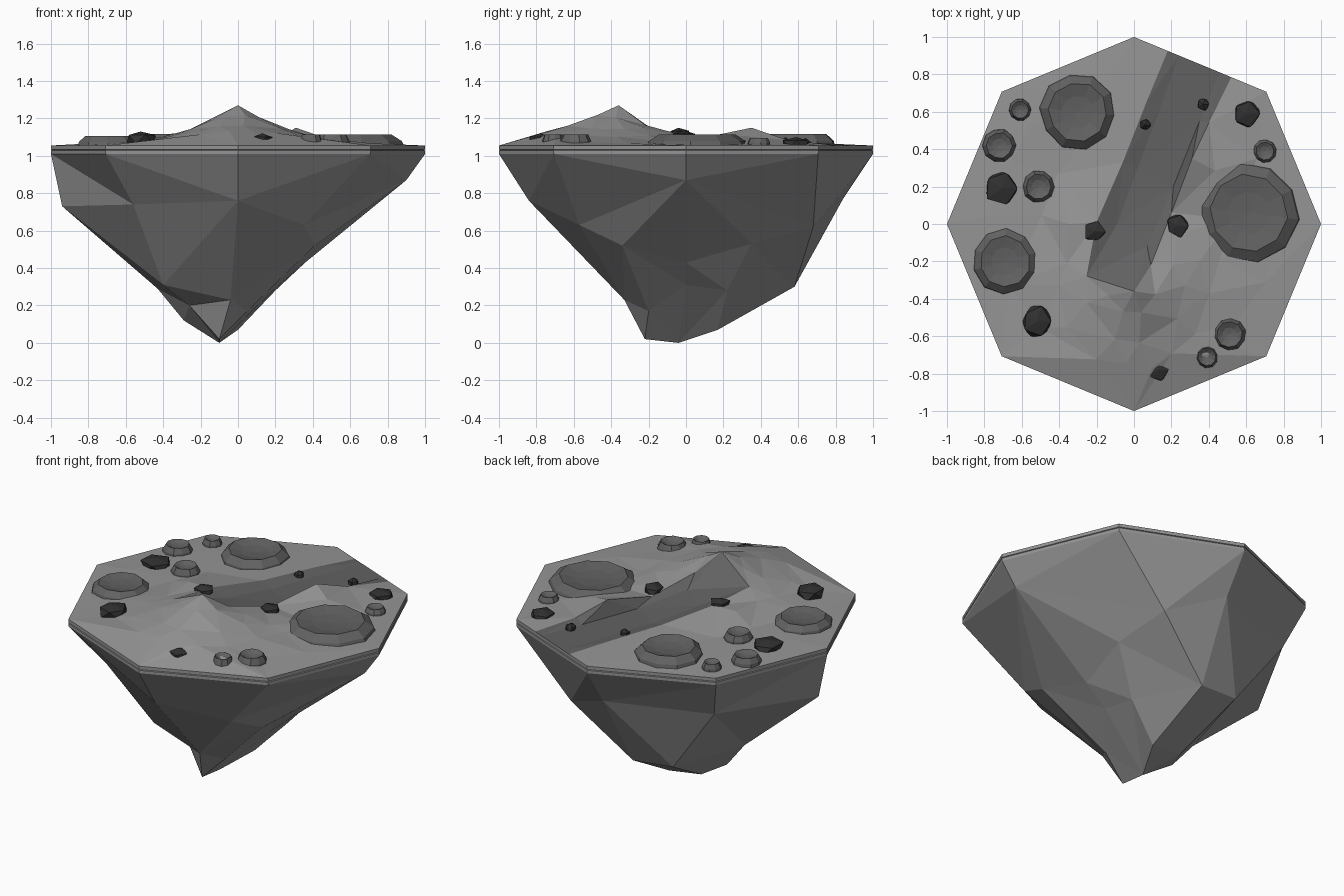
import bpy, bmesh, math, random
from mathutils import Vector, geometry

if "Cube" in bpy.data.objects:
    bpy.data.objects.remove(bpy.data.objects["Cube"])

random.seed(4)
TOP, RIM = 1.055, 1.01


def material(name, v):
    m = bpy.data.materials.new(name)
    m.diffuse_color = (v, v, v, 1)
    m.use_nodes = True
    m.node_tree.nodes["Principled BSDF"].inputs["Base Color"].default_value = m.diffuse_color
    return m


GREY, MID, DARK = material("stone", 0.3), material("crater_stone", 0.12), material("dark_stone", 0.03)


def finish(name, bm, mats):
    bmesh.ops.recalc_face_normals(bm, faces=bm.faces[:])
    me = bpy.data.meshes.new(name)
    bm.to_mesh(me)
    bm.free()
    ob = bpy.data.objects.new(name, me)
    bpy.context.collection.objects.link(ob)
    for m in mats:
        me.materials.append(m)
    return ob


def loft(bm, rings, end=None):
    """Skin a list of equal rings, optionally closed by a tip point."""
    vs = [[bm.verts.new(p) for p in r] for r in rings]
    n = len(rings[0])
    for a, b in zip(vs, vs[1:]):
        for i in range(n):
            j = (i + 1) % n
            bm.faces.new((a[i], a[j], b[j], b[i]))
    if end:
        t = bm.verts.new(end)
        for i in range(n):
            bm.faces.new((vs[-1][i], vs[-1][(i + 1) % n], t))


def octagon(z, r=1.0):
    return [(r * math.cos(i * math.pi / 4), r * math.sin(i * math.pi / 4), z) for i in range(8)]


# Hanging rock underside: uneven rings from the rim to an off-centre tip
upper = [(.90, 0, .87), (.34, .68, .62), (0, .84, .77), (-.62, .60, .76),
         (-.94, 0, .73), (-.56, -.53, .74), (0, -.84, .76), (.35, -.57, .63)]
middle = [(.36, 0, .43), (.41, .35, .53), (-.03, .58, .30), (-.30, .56, .32),
          (-.43, .02, .29), (-.40, -.28, .31), (-.04, -.33, .23), (.41, -.34, .52)]
lower = [(.22, 0, .31), (.20, .22, .28), (0, .17, .07), (-.22, .16, .10),
         (-.29, 0, .12), (-.26, -.15, .20), (-.10, -.22, .02), (.05, -.20, .17)]
bm = bmesh.new()
loft(bm, [octagon(RIM), upper, middle, lower], end=(-.10, -.04, 0))
bmesh.ops.triangulate(bm, faces=bm.faces[:])
finish("rock_underside", bm, [GREY])

# Thin octagonal rim with a shallow seam
bm = bmesh.new()
loft(bm, [octagon(RIM), octagon(1.028), octagon(1.031, .994), octagon(1.034), octagon(TOP)])
finish("edge_rim", bm, [GREY])

# Ground surface: peak, small ridge and a sloping channel, triangulated from scattered points
PEAK, BANK = Vector((0, -.36)), Vector((.33, .36))
CH0, CH1 = Vector((-.05, -.11)), Vector((.35, .86))
SLOPE = [(0, .215), (.12, .145), (.25, .09), (.4, .045), (.58, .008), (3, .004)]


def ground(x, y):
    p = Vector((x, y))
    d = p - PEAK
    d = Vector((d.x, d.y * (.8 if d.y < 0 else 1))).length
    h = .004
    for (d0, h0), (d1, h1) in zip(SLOPE, SLOPE[1:]):
        if d0 <= d < d1:
            h = h0 + (h1 - h0) * (d - d0) / (d1 - d0)
    edge = max(0, min(1, (.97 - p.length) / .2))
    return TOP + max(h * edge, .095 * (1 - (p - BANK).length / .28))


def from_channel(x, y):
    p = Vector((x, y))
    t = max(0, min(1, (p - CH0).dot(CH1 - CH0) / (CH1 - CH0).length_squared))
    return (p - CH0.lerp(CH1, t)).length


left = [(.18, .925, TOP), (.07, .66, 1.07), (-.06, .33, 1.08), (-.20, .01, 1.12)]
left_floor = [(.24, .90, TOP), (.14, .62, 1.056), (.02, .30, 1.058), (-.09, .0, 1.085)]
right_floor = [(.46, .81, TOP), (.35, .55, 1.056), (.21, .20, 1.06), (.07, -.12, 1.10)]
right = [(.52, .785, TOP), (.40, .54, 1.085), (.31, .35, 1.15), (.20, .06, 1.09), (.09, -.22, 1.165)]
pts, edges = octagon(TOP), []
for chain in (left, left_floor, right_floor, right):
    edges += [(len(pts) + i, len(pts) + i + 1) for i in range(len(chain) - 1)]
    pts += chain
pts += [(0, -.36, 1.27), (-.35, 0, 1.12)]
for centre, r, n in ((PEAK, .13, 6), (PEAK, .26, 9), (PEAK, .40, 12),
                     (Vector(), .50, 12), (Vector(), .76, 14)):
    for i in range(n):
        a = (i + random.uniform(-.25, .25)) * math.tau / n
        rr = r + random.uniform(-.02, .02)
        x, y = centre.x + rr * math.cos(a), centre.y + rr * math.sin(a)
        crowd = min((Vector(q[:2]) - Vector((x, y))).length for q in pts)
        if from_channel(x, y) > .22 and crowd > .09 and math.hypot(x, y) < .86:
            pts.append((x, y, ground(x, y) + random.uniform(0, .006)))
co, _, tris, origin, _, _ = geometry.delaunay_2d_cdt([Vector(p[:2]) for p in pts], edges, [], 0, 1e-5)
bm = bmesh.new()
vs = [bm.verts.new((c.x, c.y, pts[o[0]][2] if o else ground(c.x, c.y))) for c, o in zip(co, origin)]
for t in tris:
    f = bm.faces.new([vs[i] for i in t])
    m = f.calc_center_median()
    f.material_index = int(from_channel(m.x, m.y) < .165)
finish("ground_surface", bm, [GREY, MID])

# Craters: faceted raised ring with a shallow bowl
craters = [("large_crater_right", .615, .06, .27, .058), ("large_crater_back", -.30, .60, .205, .062),
           ("crater_left", -.69, -.20, .177, .05), ("small_crater_1", -.72, .42, .09, .05),
           ("small_crater_2", -.61, .61, .06, .045), ("small_crater_3", -.51, .20, .088, .055),
           ("small_crater_4", .70, .39, .063, .04), ("small_crater_5", .51, -.59, .09, .06),
           ("small_crater_6", .39, -.71, .063, .06)]
for name, x, y, r, h in craters:
    turn = random.random()
    wobble = [random.uniform(.97, 1.03) for _ in range(10)]
    rings = [[(x + r * s * w * math.cos(turn + i * math.tau / 10),
               y + r * s * w * math.sin(turn + i * math.tau / 10), TOP + h * k)
              for i, w in enumerate(wobble)]
             for s, k in ((1, -.05), (.96, .4), (.76, 1), (.42, .72))]
    bm = bmesh.new()
    loft(bm, rings, end=(x, y, TOP + h * .6))
    finish(name, bm, [MID])

# Loose rocks: jittered, flattened icospheres
rocks = [(-.71, .19, .095, 1.105), (-.52, -.52, .09, 1.13), (.13, -.78, .07, 1.12),
         (-.21, -.04, .062, 1.15), (.23, -.01, .065, 1.135), (.60, .59, .08, 1.10),
         (.06, .53, .034, 1.10), (.37, .64, .036, 1.095)]
for k, (x, y, r, z) in enumerate(rocks):
    bm = bmesh.new()
    bmesh.ops.create_icosphere(bm, subdivisions=1, radius=1)
    for v in bm.verts:
        v.co *= random.uniform(.85, 1.12)
        v.co = Vector((x + v.co.x * r, y + v.co.y * r, z - .04 + max(-.04, min(.04, v.co.z * .05))))
    finish(f"loose_rock_{k + 1}", bm, [DARK])
